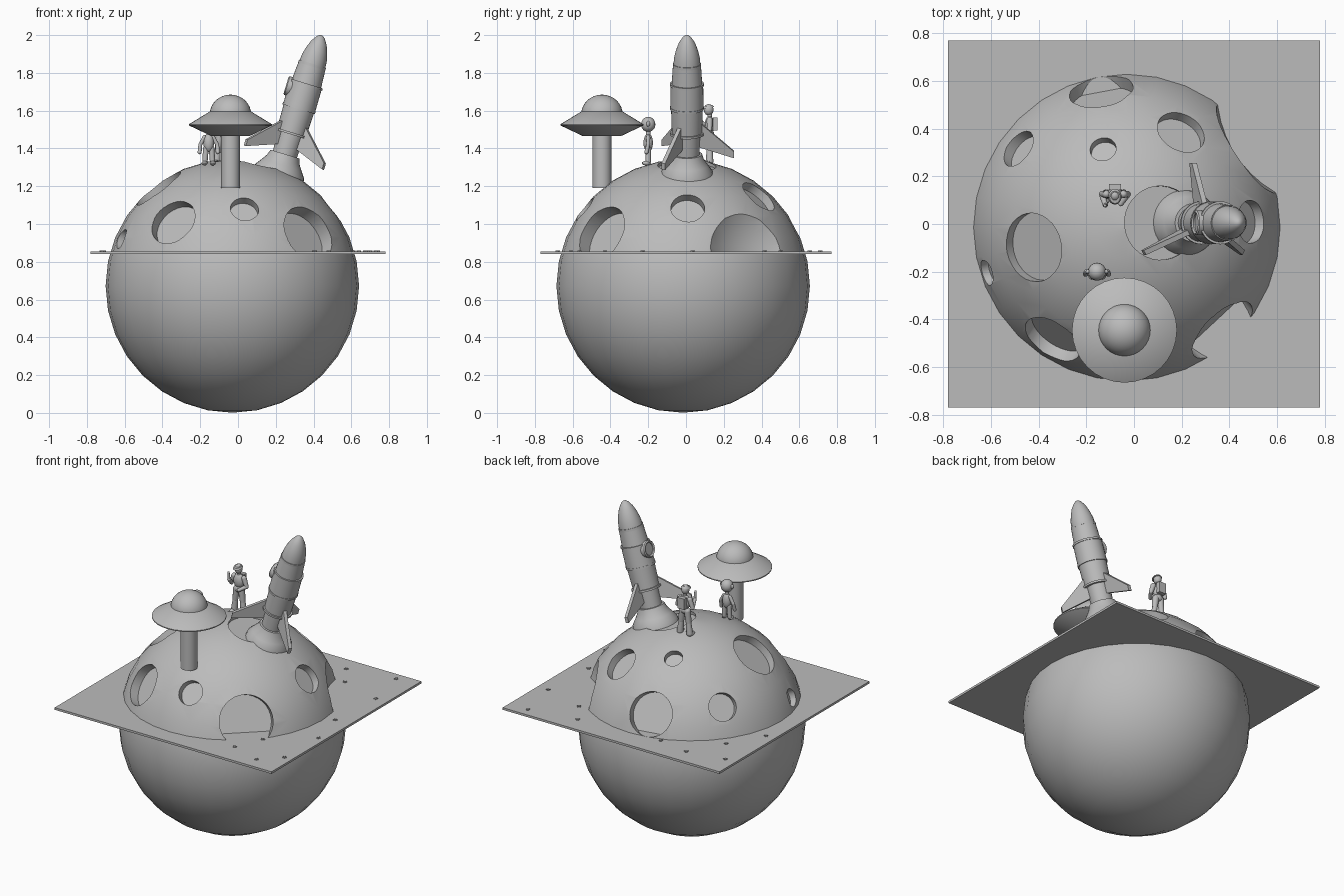
import bpy, bmesh
from math import pi, sin, cos, sqrt, radians
from mathutils import Vector, Matrix

old = bpy.data.objects.get("Cube")
if old:
    bpy.data.objects.remove(old, do_unlink=True)

gray = bpy.data.materials.new("plain gray")
gray.use_nodes = True
gray.diffuse_color = (0.5, 0.5, 0.5, 1)
gray.node_tree.nodes["Principled BSDF"].inputs["Base Color"].default_value = (0.5, 0.5, 0.5, 1)


def finish(name, bm, angle=32):
    """Turn a bmesh into a shaded object."""
    bmesh.ops.recalc_face_normals(bm, faces=bm.faces)
    mesh = bpy.data.meshes.new(name)
    bm.to_mesh(mesh)
    bm.free()
    mesh.materials.append(gray)
    mesh.shade_smooth()
    mesh.set_sharp_from_angle(angle=radians(angle))
    obj = bpy.data.objects.new(name, mesh)
    bpy.context.collection.objects.link(obj)
    return obj


def aim(origin, direction):
    """Matrix whose z axis points along a direction."""
    turn = Vector(direction).to_track_quat('Z', 'Y').to_matrix().to_4x4()
    return Matrix.Translation(origin) @ turn


def lathe(name, profile, matrix, sides=32):
    """Revolve (radius, height) points about z."""
    bm = bmesh.new()
    verts = [bm.verts.new((r, 0, h)) for r, h in profile]
    edges = [bm.edges.new(pair) for pair in zip(verts, verts[1:])]
    bmesh.ops.spin(bm, geom=verts + edges, cent=(0, 0, 0), axis=(0, 0, 1),
                   angle=2 * pi, steps=sides)
    bmesh.ops.remove_doubles(bm, verts=bm.verts, dist=0.0002)
    bm.transform(matrix)
    return finish(name, bm)


def ball(bm, centre, size, sides=16):
    mat = Matrix.Translation(centre) @ Matrix.Diagonal((*size, 1))
    bmesh.ops.create_uvsphere(bm, u_segments=sides, v_segments=sides // 2 + 2, radius=1, matrix=mat)


def limb(bm, a, b, ra, rb):
    """Tapered limb with rounded ends."""
    a, b = Vector(a), Vector(b)
    bmesh.ops.create_cone(bm, cap_ends=True, segments=12, radius1=ra, radius2=rb,
                          depth=(b - a).length, matrix=aim((a + b) / 2, b - a))
    ball(bm, a, (ra,) * 3, 12)
    ball(bm, b, (rb,) * 3, 12)


# Planet: intact lower bowl and cratered dome, split at the plate
CENTRE = Vector((-0.03, -0.015, 0.672))
R = 0.671
SPLIT = 0.848


def planet_part(name, upper):
    bm = bmesh.new()
    bmesh.ops.create_uvsphere(bm, u_segments=32, v_segments=16, radius=R,
                              matrix=Matrix.Translation(CENTRE))
    cut = bmesh.ops.bisect_plane(bm, geom=bm.verts[:] + bm.edges[:] + bm.faces[:],
                                 plane_co=(0, 0, SPLIT), plane_no=(0, 0, 1),
                                 clear_inner=upper, clear_outer=not upper)
    rim = [e for e in cut["geom_cut"] if isinstance(e, bmesh.types.BMEdge)]
    bmesh.ops.holes_fill(bm, edges=rim)
    return finish(name, bm)


planet_part("planet_lower", False)
dome = planet_part("planet_dome", True)

# Crater direction, rim radius and depth
craters = [
    ((-0.40, -0.085, 0.53), 0.145, 0.05),
    ((-0.31, -0.465, 0.335), 0.13, 0.06),
    ((0.065, -0.526, 0.41), 0.075, 0.05),
    ((0.41, -0.44, 0.28), 0.16, 0.085),
    ((0.53, 0.025, 0.42), 0.09, 0.05),
    ((0.23, 0.405, 0.48), 0.105, 0.05),
    ((-0.10, 0.33, 0.574), 0.055, 0.04),
    ((-0.11, 0.585, 0.31), 0.135, 0.06),
    ((-0.46, 0.335, 0.355), 0.085, 0.05),
    ((-0.59, -0.19, 0.25), 0.055, 0.04),
    ((0.145, 0.02, 0.65), 0.155, 0.02),
]
cutters = []
for direction, r, depth in craters:
    axis = Vector(direction).normalized()
    floor = sqrt(R * R - r * r) - depth
    bm = bmesh.new()
    bmesh.ops.create_cone(bm, cap_ends=True, segments=32, radius1=r, radius2=r, depth=0.3,
                          matrix=aim(CENTRE + axis * (floor + 0.15), axis))
    cutters.append(finish("crater_cutter", bm))

# One wide bowl-shaped crater
turn, rise = radians(33.4), radians(15)
bowl = Vector((cos(turn) * cos(rise), sin(turn) * cos(rise), sin(rise)))
bm = bmesh.new()
ball(bm, CENTRE + bowl * 1.075, (0.5,) * 3, 48)
cutters.append(finish("crater_cutter", bm))

for cutter in cutters:
    mod = dome.modifiers.new("crater", 'BOOLEAN')
    mod.operation, mod.solver, mod.object = 'DIFFERENCE', 'EXACT', cutter
bpy.context.view_layer.update()
carved = bpy.data.meshes.new_from_object(dome.evaluated_get(bpy.context.evaluated_depsgraph_get()))
dome.modifiers.clear()
dome.data = carved
carved.shade_smooth()
carved.set_sharp_from_angle(angle=radians(30))
for cutter in cutters:
    bpy.data.objects.remove(cutter, do_unlink=True)

# Square plate
bm = bmesh.new()
bmesh.ops.create_cube(bm, size=1, matrix=Matrix.Translation((0, 0, 0.847))
                      @ Matrix.Diagonal((1.56, 1.54, 0.014, 1)))
finish("plate", bm)

# Small raised stars on the plate
stars = [(-.71, .61), (-.46, .655), (-.25, .615), (-.59, .43), (-.72, .205), (.32, .655),
         (.64, .71), (.42, .5), (.70, .415), (.675, .035), (.74, -.23), (.48, -.43),
         (.73, -.565), (.405, -.61), (.61, -.68)]
bm = bmesh.new()
for x, y in stars:
    ring = []
    for i in range(10):
        r = 0.006 if i % 2 else 0.013
        a = pi / 2 + i * pi / 5
        ring.append(bm.verts.new((x + r * cos(a), y + r * sin(a), 0.852)))
    face = bm.faces.new(ring)
    top = bmesh.ops.extrude_face_region(bm, geom=[face])["geom"]
    bmesh.ops.translate(bm, vec=(0, 0, 0.008), verts=[v for v in top if isinstance(v, bmesh.types.BMVert)])
finish("stars", bm)

# Rocket, leaning toward +x
lean = Matrix.Translation((0.215, 0.005, 1.26)) @ Matrix.Rotation(radians(17), 4, 'Y')
lathe("rocket_nozzle", [(0, -.02), (.14, -.02), (.135, .02), (.11, .055), (.09, .085), (.08, .115), (0, .115)], lean)
lathe("rocket_body", [(0, .1), (.066, .1), (.07, .23), (.08, .23), (.084, .37), (.088, .37),
                      (.086, .5), (.081, .5), (.074, .61), (0, .61)], lean)
lathe("rocket_nose", [(0, .6), (.075, .6), (.075, .615), (.071, .615), (.068, .65), (.058, .69),
                      (.043, .73), (.022, .762), (.01, .771), (0, .774)], lean)
for h in (.23, .37, .5):
    lathe("rocket_band", [(.07, h - .006), (.09, h - .006), (.09, h + .006), (.07, h + .006), (.07, h - .006)], lean)

# Three swept fins
for turn in (90, 210, 330):
    bm = bmesh.new()
    outline = [(.05, .3), (.08, .28), (.25, .13), (.25, .095), (.05, .16)]
    face = bm.faces.new([bm.verts.new((r, -.011, h)) for r, h in outline])
    side = bmesh.ops.extrude_face_region(bm, geom=[face])["geom"]
    bmesh.ops.translate(bm, vec=(0, .022, 0), verts=[v for v in side if isinstance(v, bmesh.types.BMVert)])
    bm.transform(lean @ Matrix.Rotation(radians(turn), 4, 'Z'))
    finish("rocket_fin", bm)

# Round window on the high side
lathe("rocket_window", [(0, 0), (.052, 0), (.052, .03), (.046, .036), (.038, .03), (.038, .024), (0, .024)],
      lean @ aim((-.065, 0, .465), (-1, 0, 0)), 24)

# Saucer on its post
post = Matrix.Translation((-0.04, -0.445, 0))
lathe("saucer_post", [(0, 1.19), (.05, 1.19), (.05, 1.48), (0, 1.48)], post, 24)
lathe("saucer_disc", [(0, 1.465), (.1, 1.465), (.22, 1.522), (.22, 1.528), (.11, 1.595), (0, 1.595)], post)
arc = [(.11 * cos(i * pi / 16), 1.58 + .105 * sin(i * pi / 16)) for i in range(8)]
lathe("saucer_dome", [(0, 1.58)] + arc + [(0, 1.685)], post)

# Small visitor with a big head
bm = bmesh.new()
x, y = -0.155, -0.2
ball(bm, (x, y, 1.527), (.038, .038, .04))
ball(bm, (x, y, 1.43), (.028, .025, .05))
limb(bm, (x, y, 1.47), (x, y, 1.5), .012, .012)
for s in (-1, 1):
    limb(bm, (x + s * .022, y, 1.46), (x + s * .045, y, 1.42), .011, .01)
    limb(bm, (x + s * .045, y, 1.42), (x + s * .048, y - .01, 1.38), .01, .011)
    limb(bm, (x + s * .015, y, 1.4), (x + s * .02, y, 1.33), .015, .014)
    ball(bm, (x + s * .022, y - .01, 1.322), (.016, .024, .012), 12)
    ball(bm, (x + s * .038, y, 1.53), (.01, .01, .015), 12)
finish("visitor", bm)

# Explorer with a backpack and one raised hand
bm = bmesh.new()
x, y = -0.08, 0.125
ball(bm, (x, y - .005, 1.605), (.024, .026, .03))
limb(bm, (x, y, 1.56), (x, y, 1.585), .012, .012)
ball(bm, (x, y, 1.525), (.036, .026, .048))
ball(bm, (x, y, 1.475), (.032, .025, .025))
for s in (-1, 1):
    limb(bm, (x + s * .018, y, 1.47), (x + s * .026, y, 1.4), .021, .017)
    limb(bm, (x + s * .026, y, 1.4), (x + s * .034, y, 1.33), .016, .02)
    ball(bm, (x + s * .036, y - .012, 1.325), (.018, .03, .014), 12)
    limb(bm, (x + s * .036, y, 1.55), (x + s * .054, y, 1.5), .016, .013)
limb(bm, (x - .054, y, 1.5), (x - .04, y - .045, 1.54), .013, .011)
limb(bm, (x - .04, y - .045, 1.535), (x - .042, y - .048, 1.585), .009, .007)
limb(bm, (x + .054, y, 1.5), (x + .025, y - .04, 1.485), .013, .011)
bmesh.ops.create_cube(bm, size=1, matrix=Matrix.Translation((x, y + .03, 1.53))
                      @ Matrix.Diagonal((.05, .026, .07, 1)))
lid = aim((x, y - .012, 1.62), (0, -.2, 1)) @ Matrix.Diagonal((1, 1.2, 1, 1))
bmesh.ops.create_cone(bm, cap_ends=True, segments=16, radius1=.028, radius2=.022, depth=.012, matrix=lid)
finish("explorer", bm)
